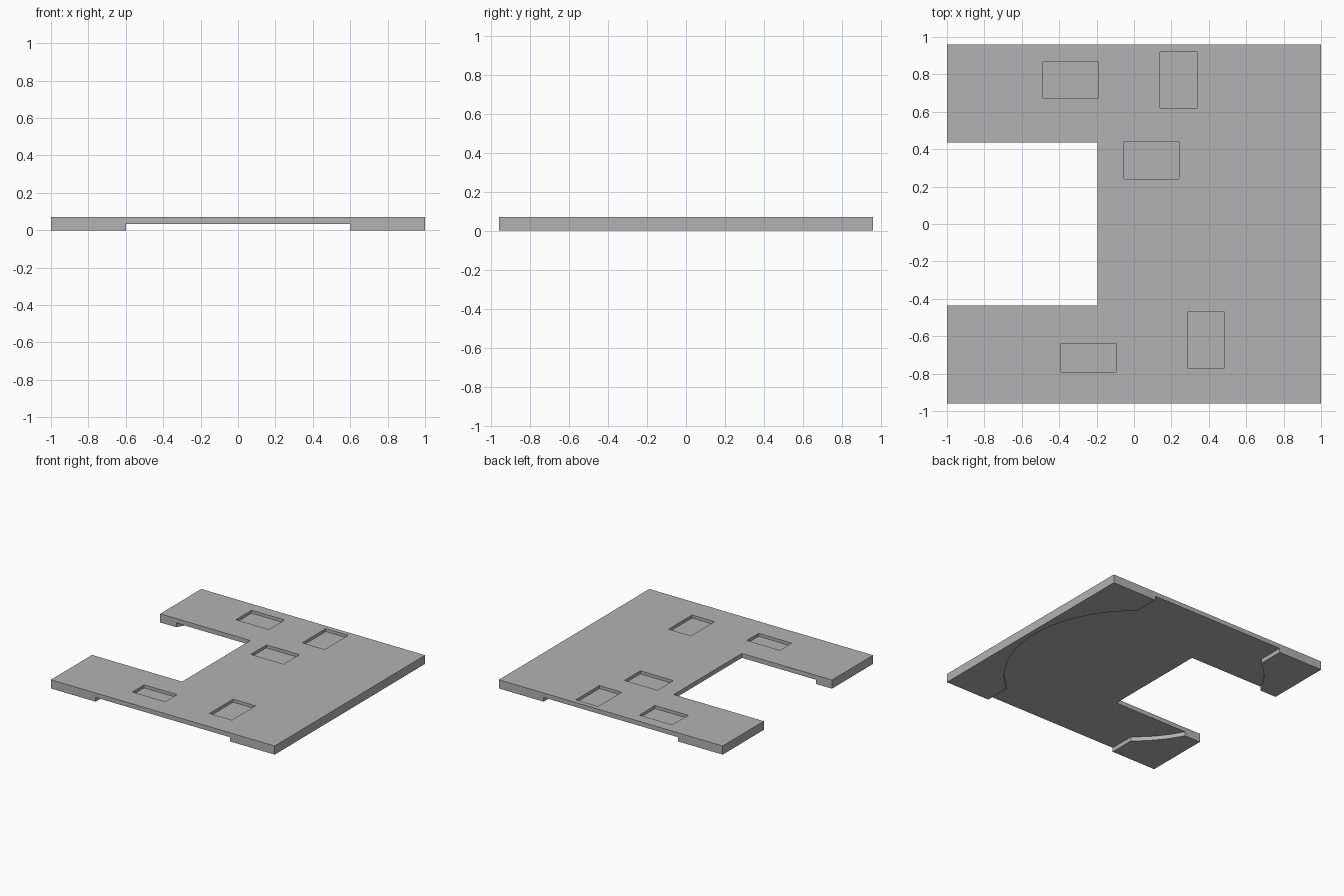
import bpy
import bmesh
from math import acos, cos, sin, pi

WIDTH, DEPTH = 1.0, 0.96      # half sizes of the plate
TOP, RECESS = 0.07, 0.034
POCKET_FLOOR = 0.046

cube = bpy.data.objects.get("Cube")
if cube:
    bpy.data.objects.remove(cube, do_unlink=True)

grey = bpy.data.materials.new("plain_grey")
grey.use_nodes = True
grey.diffuse_color = (0.45, 0.45, 0.45, 1)
grey.node_tree.nodes["Principled BSDF"].inputs["Base Color"].default_value = grey.diffuse_color


def prism(name, outline, z0, z1):
    """Extrude a counter-clockwise outline from z0 up to z1."""
    bm = bmesh.new()
    face = bm.faces.new([bm.verts.new((x, y, z0)) for x, y in outline])
    new = bmesh.ops.extrude_face_region(bm, geom=[face])["geom"]
    bmesh.ops.translate(bm, vec=(0, 0, z1 - z0),
                        verts=[g for g in new if isinstance(g, bmesh.types.BMVert)])
    bmesh.ops.recalc_face_normals(bm, faces=bm.faces)
    mesh = bpy.data.meshes.new(name)
    bm.to_mesh(mesh)
    bm.free()
    mesh.materials.append(grey)
    obj = bpy.data.objects.new(name, mesh)
    bpy.context.collection.objects.link(obj)
    return obj


def cut(target, cutter):
    """Subtract the cutter, then discard it."""
    cutter.hide_render = True
    mod = target.modifiers.new("cut", "BOOLEAN")
    mod.operation = "DIFFERENCE"
    mod.solver = "EXACT"
    mod.object = cutter
    bpy.context.view_layer.objects.active = target
    bpy.ops.object.modifier_apply(modifier=mod.name)
    bpy.data.objects.remove(cutter, do_unlink=True)


def arc(radius, start, end, steps=32):
    angles = [start + (end - start) * i / steps for i in range(steps + 1)]
    return [(radius * cos(a), radius * sin(a)) for a in angles]


# C-shaped plate, open towards -x
half = [(-WIDTH, -DEPTH), (WIDTH, -DEPTH)]
notch = [(-WIDTH, 0.435), (-0.195, 0.435), (-0.195, -0.435), (-WIDTH, -0.435)]
plate = prism("base_plate", half + [(WIDTH, DEPTH), (-WIDTH, DEPTH)] + notch, 0, TOP)

# Underside recess: a disc joined to a strip open at front and back
strip, radius = 0.6, 0.96
a = acos(strip / radius)
recess = (arc(radius, -a, a) + [(strip, 1.1), (-strip, 1.1)]
          + arc(radius, pi - a, pi + a) + [(-strip, -1.1), (strip, -1.1)])
cut(plate, prism("recess_cutter", recess, -0.1, RECESS))

# Shallow rectangular pockets in the top: x, y, width, depth
for x, y, w, d in [(-0.34, 0.77, 0.295, 0.2), (0.24, 0.77, 0.2, 0.3),
                   (0.093, 0.34, 0.295, 0.2), (-0.243, -0.715, 0.295, 0.15),
                   (0.385, -0.62, 0.2, 0.3)]:
    box = [(x + sx * w / 2, y + sy * d / 2)
           for sx, sy in ((-1, -1), (1, -1), (1, 1), (-1, 1))]
    cut(plate, prism("pocket_cutter", box, POCKET_FLOOR, 0.2))
